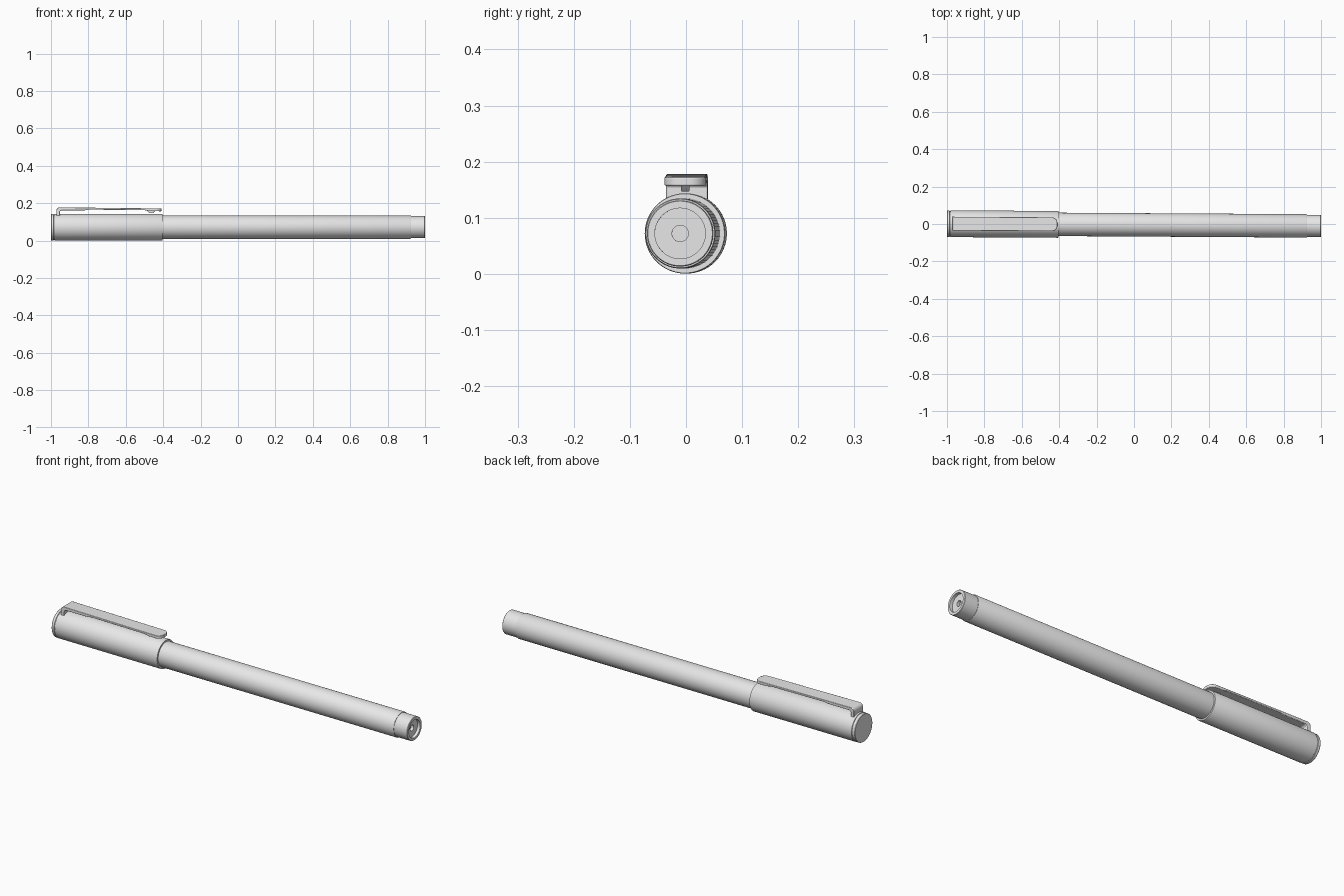
import bpy, bmesh, math

cube = bpy.data.objects.get("Cube")
if cube:
    bpy.data.objects.remove(cube, do_unlink=True)

GREY = (0.8, 0.8, 0.8, 1.0)
mat = bpy.data.materials.new("plain grey")
mat.use_nodes = True
mat.diffuse_color = GREY
mat.node_tree.nodes["Principled BSDF"].inputs["Base Color"].default_value = GREY

AXIS_Z = 0.0722


def axis_y(x):
    """The pen lies at a very slight angle to the x axis."""
    return -0.0045 - 0.006 * x


def finish(name, bm):
    bmesh.ops.remove_doubles(bm, verts=bm.verts, dist=1e-5)
    bmesh.ops.recalc_face_normals(bm, faces=bm.faces)
    mesh = bpy.data.meshes.new(name)
    bm.to_mesh(mesh)
    bm.free()
    mesh.materials.append(mat)
    obj = bpy.data.objects.new(name, mesh)
    bpy.context.collection.objects.link(obj)
    bpy.ops.object.select_all(action='DESELECT')
    obj.select_set(True)
    bpy.context.view_layer.objects.active = obj
    bpy.ops.object.shade_smooth_by_angle(angle=math.radians(30))
    return obj


def lathe(name, profile, sides=64):
    """Turn (x, radius) points around the pen's axis."""
    bm = bmesh.new()
    rings = []
    for x, r in profile:
        ring = []
        for i in range(sides if r else 1):
            a = 2 * math.pi * i / sides
            ring.append(bm.verts.new((x, axis_y(x) + r * math.cos(a),
                                      AXIS_Z + r * math.sin(a))))
        rings.append(ring)
    for p, q in zip(rings, rings[1:]):
        for i in range(sides):
            j = (i + 1) % sides
            if len(p) == 1:
                bm.faces.new((p[0], q[i], q[j]))
            elif len(q) == 1:
                bm.faces.new((p[i], q[0], p[j]))
            else:
                bm.faces.new((p[i], q[i], q[j], p[j]))
    return finish(name, bm)


def side_profile(name, points, width, tip_radius=0, bevel=0.002):
    """Extrude (x, z) points across the pen, rounding the tip in plan."""
    bm = bmesh.new()
    vs = [bm.verts.new((x, -width / 2, z)) for x, z in points]
    face = bm.faces.new(vs)
    new = bmesh.ops.extrude_face_region(bm, geom=[face])["geom"]
    bmesh.ops.translate(bm, vec=(0, width, 0),
                        verts=[g for g in new if isinstance(g, bmesh.types.BMVert)])
    if tip_radius:
        end = max(x for x, z in points)
        tip = [e for e in bm.edges
               if all(abs(v.co.x - end) < 1e-5 for v in e.verts)
               and abs(e.verts[0].co.y - e.verts[1].co.y) < 1e-5]
        bmesh.ops.bevel(bm, geom=tip, offset=tip_radius, segments=8,
                        profile=0.5, affect='EDGES')
    for v in bm.verts:
        v.co.y += axis_y(v.co.x) + 0.0005
    obj = finish(name, bm)
    mod = obj.modifiers.new("soft edges", 'BEVEL')
    mod.width = bevel
    mod.segments = 2
    mod.limit_method = 'ANGLE'
    mod.angle_limit = math.radians(40)
    return obj


# Cap with its end plug
lathe("cap_plug", [(-0.97, 0), (-0.97, 0.068), (-0.985, 0.068),
                   (-0.986, 0.0705), (-0.998, 0.0705), (-1.0, 0.069), (-1.0, 0)])
lathe("cap", [(-0.982, 0), (-0.982, 0.0705), (-0.981, 0.0715),
              (-0.406, 0.0715), (-0.404, 0.0705), (-0.404, 0.055)])

# Barrel and recessed tail
lathe("barrel", [(-0.45, 0), (-0.45, 0.0625), (0.922, 0.0625),
                 (0.925, 0.061), (0.925, 0.05)])
lathe("tail_plug", [(0.91, 0), (0.91, 0.059), (0.998, 0.059), (1.0, 0.0575),
                    (1.0, 0.045), (0.985, 0.045), (0.985, 0.0145),
                    (0.97, 0.0145), (0.97, 0)])

# Pocket clip: foot, rounded shoulder and long blade
shoulder = [(-0.953 - 0.018 * math.sin(a), 0.160 + 0.018 * math.cos(a))
            for a in [math.pi / 2 * i / 6 for i in range(6, -1, -1)]]
clip = [(-0.953, 0.130), (-0.971, 0.130)] + shoulder + [
    (-0.41, 0.172), (-0.41, 0.157), (-0.48, 0.158), (-0.50, 0.163),
    (-0.80, 0.166), (-0.82, 0.162), (-0.945, 0.162), (-0.953, 0.155)]
side_profile("pocket_clip", clip, 0.074, tip_radius=0.03)

# Small grip bump below the blade
side_profile("clip_bump", [(-0.49, 0.162), (-0.475, 0.147),
                           (-0.455, 0.147), (-0.44, 0.162)], 0.015)
